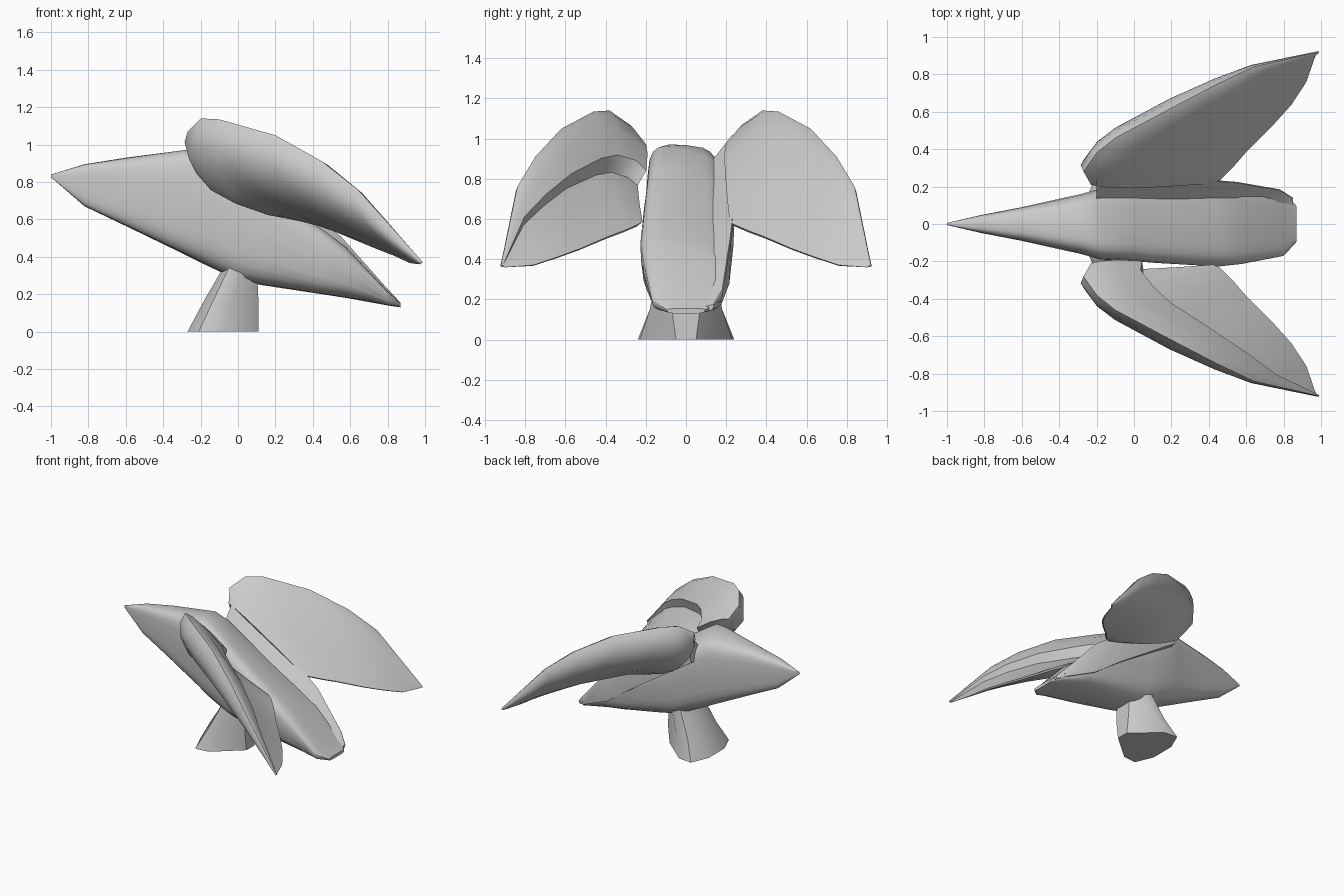
import bpy, bmesh, math
from mathutils import Vector

if "Cube" in bpy.data.objects:
    bpy.data.objects.remove(bpy.data.objects["Cube"])


def loft(name, rings, angle=35):
    """Skin closed rings of equal length and cap both ends."""
    bm = bmesh.new()
    rows = [[bm.verts.new(p) for p in ring] for ring in rings]
    n = len(rows[0])
    for a, b in zip(rows, rows[1:]):
        for i in range(n):
            j = (i + 1) % n
            bm.faces.new((a[i], a[j], b[j], b[i]))
    bm.faces.new(rows[0][::-1])
    bm.faces.new(rows[-1])
    bmesh.ops.recalc_face_normals(bm, faces=bm.faces)
    mesh = bpy.data.meshes.new(name)
    bm.to_mesh(mesh)
    bm.free()
    obj = bpy.data.objects.new(name, mesh)
    bpy.context.collection.objects.link(obj)
    bpy.ops.object.select_all(action='DESELECT')
    obj.select_set(True)
    bpy.context.view_layer.objects.active = obj
    bpy.ops.object.shade_smooth_by_angle(angle=math.radians(angle))
    return obj


def oval(x, top, bottom, half, tilt, power=3.8, n=24):
    """Squarish oval at x, narrower below, its top tilting down toward +y."""
    mid, h = (top + bottom) / 2, (top - bottom) / 2
    ring = []
    for i in range(n):
        a = 2 * math.pi * i / n
        c, s = math.cos(a), math.sin(a)
        cy = math.copysign(abs(c) ** (2 / power), c)
        sz = math.copysign(abs(s) ** (2 / power), s)
        y = half * cy * (.93 + .07 * sz)
        ring.append((x, y, mid + h * sz - max(sz, 0) * tilt * (y + half)))
    return ring


# body from beak to tail: x, top, bottom, half width, tilt of the top
body = [(-1, .84, .825, .006, 0), (-.82, .895, .67, .05, 0), (-.6, .93, .565, .095, 0),
        (-.28, .985, .41, .17, .1), (-.18, .995, .36, .2, .27), (0, .88, .275, .21, .27),
        (.12, .8, .25, .22, .27), (.45, .575, .2, .24, .2), (.58, .47, .18, .225, .15),
        (.8, .22, .14, .18, .05), (.87, .155, .13, .1, 0)]
loft("bird_body", [oval(*s) for s in body])

# slanted ridge running down one side of the back: x, inner y, outer y, top
ridge = [(-.2, .13, .235, 1.02), (-.1, .13, .25, .955), (.3, .11, .245, .69),
         (.55, .09, .225, .51), (.78, .08, .185, .25), (.85, .07, .14, .175)]
rings = []
for x, a, b, t in ridge:
    drop = min(.13, .35 * (t - .13))
    rings.append([(x, a, t - drop), (x, b - .005, t), (x, b, t - .15 * drop),
                  (x, b - .01, t - 1.8 * drop), (x, a, t - 1.9 * drop)])
loft("back_ridge", rings)

# wings: leading edge and trailing edge, from the shoulder to the tip
lead = [(-.23, .21, .98), (-.27, .28, 1.07), (-.2, .38, 1.14), (-.1, .46, 1.135), (.2, .62, 1.05),
        (.45, .75, .91), (.64, .84, .76), (.99, .92, .37)]
trail = [(.42, .22, .585), (.46, .24, .57), (.53, .31, .54), (.6, .39, .51), (.74, .53, .45),
         (.84, .64, .41), (.92, .76, .37), (.97, .9, .36)]
bulge = [.18, .19, .18, .17, .15, .12, .075, .01]
upper = [(0, 0), (.06, .12), (.2, .2), (.4, .2), (.5, .18), (.75, .12), (1, .03)]
hollowed = [(0, 0), (.06, .12), (.2, .2), (.4, .16), (.46, -.25), (.75, -.12), (1, .03)]
lower = [(1, -.06), (.9, -.28), (.68, -.7), (.45, -.95), (.25, -1), (.1, -.75), (.02, -.35)]


def wing(name, side, top):
    L, T = [Vector(p) for p in lead], [Vector(p) for p in trail]
    rings = []
    for i in range(len(L)):
        a, b = max(i - 1, 0), min(i + 1, len(L) - 1)
        span = L[b] - L[a] + T[b] - T[a]
        normal = (T[i] - L[i]).cross(span).normalized()
        ring = [L[i].lerp(T[i], t) + normal * off * bulge[i] for t, off in top + lower]
        rings.append([(p.x, p.y * side, p.z) for p in ring])
    loft(name, rings, 50)


wing("left_wing", 1, upper)
wing("right_wing", -1, hollowed)


# tapered foot, reaching up inside the body
def foot_ring(points, z):
    return [(x, y, z) for x, y in points] + [(x, -y, z) for x, y in reversed(points)]


loft("base", [foot_ring([(-.27, .1), (-.21, .24), (-.1, .23), (.11, .05)], 0),
              foot_ring([(-.19, .09), (-.14, .18), (-.04, .18), (.11, .07)], .15),
              foot_ring([(-.07, .06), (-.04, .14), (.03, .14), (.1, .07)], .36)], 50)
